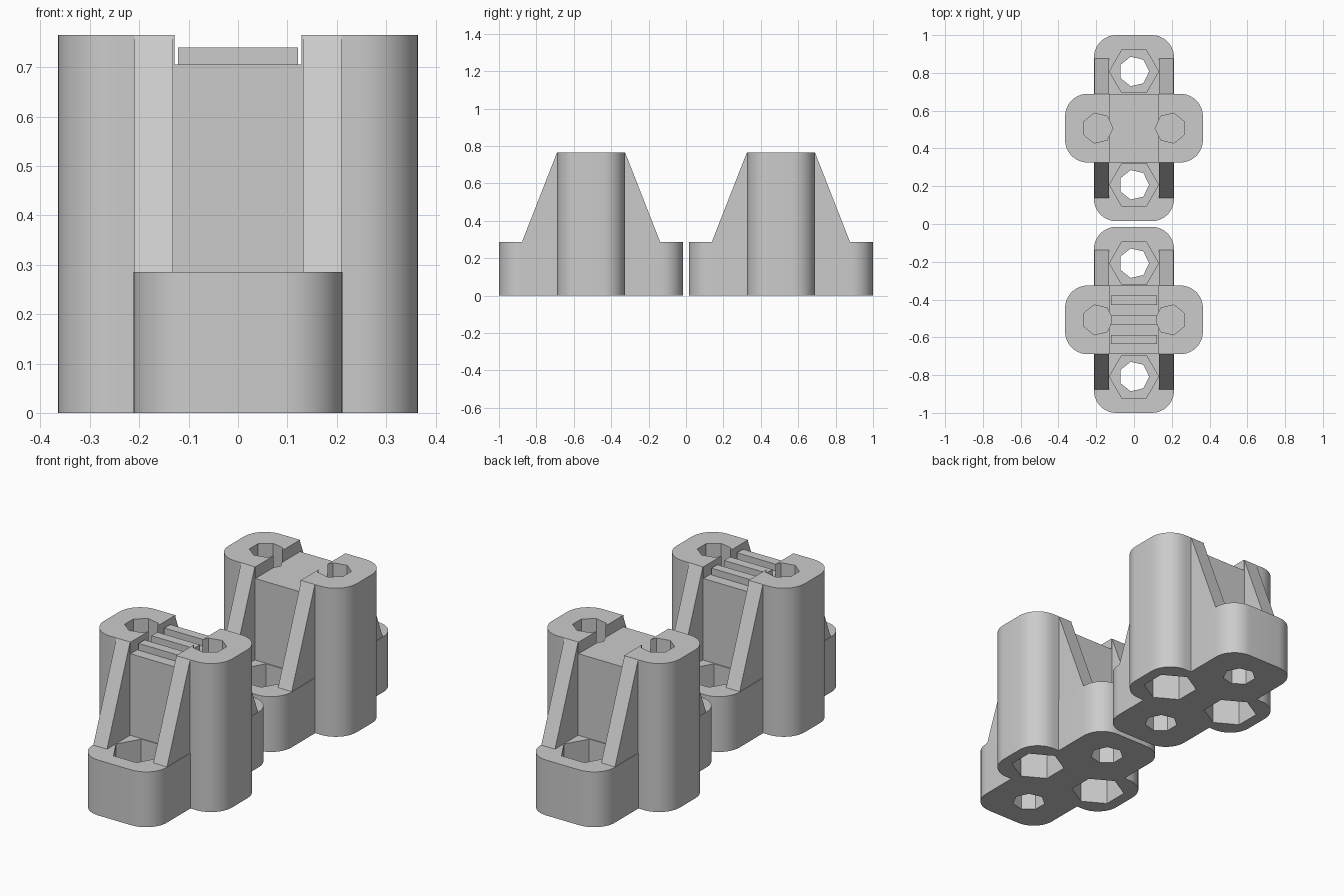
import bpy
import bmesh
from math import pi, cos, sin
from mathutils import Matrix

cube = bpy.data.objects.get("Cube")
if cube:
    bpy.data.objects.remove(cube, do_unlink=True)

grey = bpy.data.materials.new("plain_grey")
grey.use_nodes = True
colour = (0.6, 0.6, 0.6, 1)
grey.diffuse_color = colour
grey.node_tree.nodes["Principled BSDF"].inputs["Base Color"].default_value = colour


def prism(name, points, bottom, top):
    """Extrude a flat outline from bottom to top along z."""
    bm = bmesh.new()
    face = bm.faces.new([bm.verts.new((x, y, bottom)) for x, y in points])
    new = bmesh.ops.extrude_face_region(bm, geom=[face])["geom"]
    verts = [v for v in new if isinstance(v, bmesh.types.BMVert)]
    bmesh.ops.translate(bm, verts=verts, vec=(0, 0, top - bottom))
    bmesh.ops.recalc_face_normals(bm, faces=bm.faces[:])
    mesh = bpy.data.meshes.new(name)
    bm.to_mesh(mesh)
    bm.free()
    mesh.materials.append(grey)
    obj = bpy.data.objects.new(name, mesh)
    bpy.context.collection.objects.link(obj)
    return obj


def rounded(hx, hy, r, steps=10):
    """Rectangle outline with rounded corners."""
    points = []
    for i, (sx, sy) in enumerate([(1, 1), (-1, 1), (-1, -1), (1, -1)]):
        for k in range(steps + 1):
            a = (i + k / steps) * pi / 2
            points.append((sx * (hx - r) + r * cos(a), sy * (hy - r) + r * sin(a)))
    return points


def polygon(x, y, r, sides, turn=0):
    angles = [turn + 2 * pi * k / sides for k in range(sides)]
    return [(x + r * cos(a), y + r * sin(a)) for a in angles]


def box(x0, x1, y0, y1):
    return [(x0, y0), (x1, y0), (x1, y1), (x0, y1)]


def combine(target, tool, operation):
    """Apply a boolean and remove the tool."""
    tool.hide_render = True
    mod = target.modifiers.new("boolean", "BOOLEAN")
    mod.operation = operation
    mod.solver = "EXACT"
    mod.object = tool
    bpy.context.view_layer.update()
    bpy.context.view_layer.objects.active = target
    bpy.ops.object.modifier_apply(modifier=mod.name)
    bpy.data.objects.remove(tool, do_unlink=True)


BASE_TOP, TOWER_TOP, FLOOR = 0.285, 0.765, 0.705

# Cross-shaped body: long low base and tall cross tower
body = prism("plain_clamp_block", rounded(0.365, 0.182, 0.12), 0, TOWER_TOP)
combine(body, prism("base", rounded(0.212, 0.4925, 0.118), 0, BASE_TOP), "UNION")

# Sloping ribs; the side profile is drawn in (y, z) and stood upright
for sx in (-1, 1):
    for sy in (-1, 1):
        side = [(0.1, 0.25), (0.37, 0.25), (0.37, BASE_TOP),
                (0.182, TOWER_TOP), (0.1, 0.7)]
        x0, x1 = sorted((sx * 0.132, sx * 0.21))
        rib = prism("rib", [(sy * y, z) for y, z in side], x0, x1)
        # Cyclic axis swap: outline to y and z, extrusion to x
        rib.data.transform(Matrix(((0, 0, 1, 0), (1, 0, 0, 0),
                                   (0, 1, 0, 0), (0, 0, 0, 1))))
        combine(body, rib, "UNION")

# Channel across the tower top
combine(body, prism("channel", box(-0.129, 0.129, -0.3, 0.3), FLOOR, 1), "DIFFERENCE")

for s in (-1, 1):
    # Base ends: bolt hole with a nut pocket on top
    combine(body, prism("bolt_hole", polygon(0, s * 0.3, 0.08, 7), -0.1, 0.2), "DIFFERENCE")
    combine(body, prism("nut_pocket", polygon(0, s * 0.3, 0.13, 6), 0.145, 0.5), "DIFFERENCE")
    # Tower ends: bolt hole from above, nut pocket from below
    turn = pi if s > 0 else 0
    combine(body, prism("bolt_hole", polygon(s * 0.193, 0, 0.081, 7, turn), 0.3, 1), "DIFFERENCE")
    combine(body, prism("nut_pocket", polygon(s * 0.193, 0, 0.13, 6, pi / 2), -0.1, 0.28), "DIFFERENCE")

# Second block shares the shape but gains gripping ridges
ridged = body.copy()
ridged.data = body.data.copy()
ridged.name = "ridged_clamp_block"
bpy.context.collection.objects.link(ridged)
for y in (-0.104, 0, 0.104):
    combine(ridged, prism("ridge", box(-0.121, 0.121, y - 0.024, y + 0.024), 0.68, 0.74), "UNION")

# Place the pair and shade the rounded corners smoothly
for obj, y in ((body, 0.5075), (ridged, -0.5075)):
    obj.location.y = y
    bpy.ops.object.select_all(action="DESELECT")
    obj.select_set(True)
    bpy.context.view_layer.objects.active = obj
    bpy.ops.object.shade_smooth_by_angle(angle=pi / 6)
